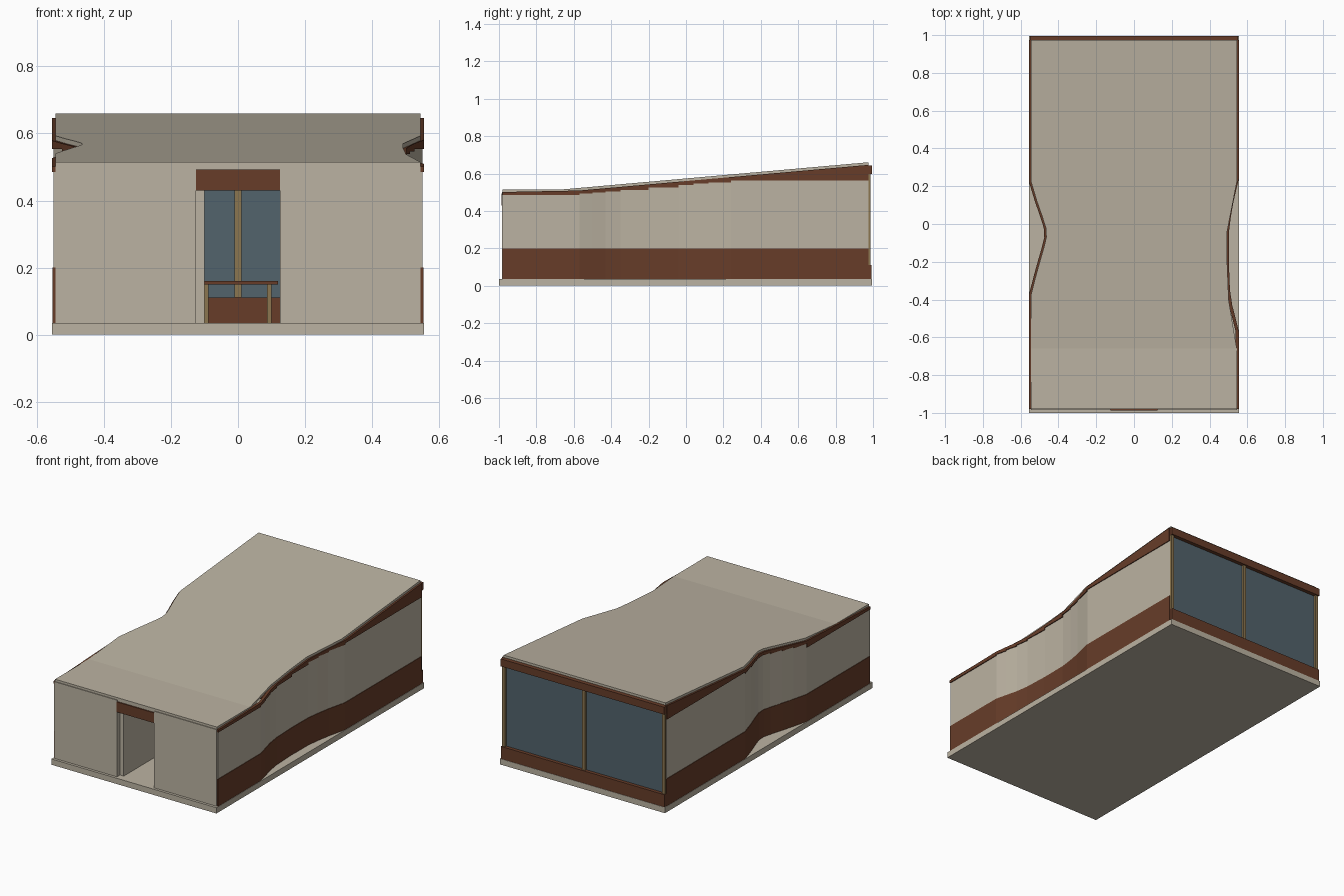
import bpy, bmesh

if "Cube" in bpy.data.objects:
    bpy.data.objects.remove(bpy.data.objects["Cube"])

def material(name, rgb):
    m = bpy.data.materials.new(name)
    m.diffuse_color = (*rgb, 1)
    m.use_nodes = True
    m.node_tree.nodes["Principled BSDF"].inputs["Base Color"].default_value = m.diffuse_color
    return m

PLASTER = material("plaster", (0.50, 0.45, 0.36))
BROWN = material("brown_cladding", (0.135, 0.046, 0.022))
GLASS = material("blue_grey_glass", (0.085, 0.125, 0.15))
TIMBER = material("tan_timber", (0.26, 0.18, 0.08))

HEX_FACES = [(0, 3, 2, 1), (4, 5, 6, 7), (0, 1, 5, 4),
             (1, 2, 6, 5), (2, 3, 7, 6), (3, 0, 4, 7)]

def add_mesh(name, hexes, mat, weld=False):
    """Mesh made from eight-cornered blocks: four bottom corners, then four top."""
    bm = bmesh.new()
    for corners in hexes:
        vs = [bm.verts.new(c) for c in corners]
        for f in HEX_FACES:
            bm.faces.new([vs[i] for i in f])
    if weld:
        bmesh.ops.remove_doubles(bm, verts=bm.verts, dist=1e-5)
        # drop the internal partitions left between neighbouring blocks
        seen = {}
        for f in bm.faces:
            seen.setdefault(tuple(sorted(v.index for v in f.verts)), []).append(f)
    bmesh.ops.recalc_face_normals(bm, faces=bm.faces)
    me = bpy.data.meshes.new(name)
    bm.to_mesh(me)
    bm.free()
    me.materials.append(mat)
    ob = bpy.data.objects.new(name, me)
    bpy.context.collection.objects.link(ob)
    return ob

def box(name, x0, x1, y0, y1, z0, z1, mat):
    ring = [(x0, y0), (x1, y0), (x1, y1), (x0, y1)]
    return add_mesh(name, [[(x, y, z) for z in (z0, z1) for x, y in ring]], mat)

def roof_top(y):
    return 0.515 + max(0, y + 0.66) * 0.0887

ROOF_T = 0.014
FLOOR = 0.035

# wall plans as (y, distance from centre line)
RIGHT = [(-0.98, .55), (-0.57, .55), (-0.5, .533), (-0.43, .515), (-0.35, .503),
         (-0.2, .497), (-0.04, .498), (0.04, .508), (0.12, .522), (0.24, .55), (0.975, .55)]
LEFT = [(-0.98, .55), (-0.37, .55), (-0.28, .527), (-0.2, .505), (-0.12, .482),
        (-0.07, .47), (-0.02, .473), (0.04, .492), (0.12, .52), (0.22, .55), (0.975, .55)]

def band(name, plan, side, low, high, out, mat):
    """Curved wall band; low and high take (segment start y, y)."""
    hexes = []
    for (ya, xa), (yb, xb) in zip(plan, plan[1:]):
        ring = [(xa + out, ya), (xb + out, yb), (xb - 0.012, yb), (xa - 0.012, ya)]
        hexes.append([(side * x, y, f(ya, y)) for f in (low, high) for x, y in ring])
    add_mesh(name, hexes, mat)

def step(ya, y):
    return max(0.485, min(0.562, roof_top(ya) - ROOF_T - 0.017))

# side walls: dark plinth, plaster middle, stepped dark top under the roof
for label, plan, side in (("right", RIGHT, 1), ("left", LEFT, -1)):
    band(label + "_wall_plinth", plan, side, lambda a, y: FLOOR, lambda a, y: 0.2, 0.003, BROWN)
    band(label + "_wall_middle", plan, side, lambda a, y: 0.2, step, 0, PLASTER)
    band(label + "_wall_top", plan, side, step, lambda a, y: roof_top(y) - ROOF_T, 0.005, BROWN)

# roof: flat at the front, rising to the back, pinched like the walls
def width(plan, y):
    for (ya, xa), (yb, xb) in zip(plan, plan[1:]):
        if ya <= y <= yb:
            return xa + (xb - xa) * (y - ya) / (yb - ya) - 0.006
ROOF_RIGHT = [(-0.98, .55), (-0.66, .55), (-0.4, .507), (-0.2, .499),
              (-0.04, .499), (0.22, .55), (0.975, .55)]
rows = sorted({p[0] for p in ROOF_RIGHT + LEFT})
blocks = []
for a, b in zip(rows, rows[1:]):
    ring = [(-width(LEFT, a), a), (width(ROOF_RIGHT, a), a),
            (width(ROOF_RIGHT, b), b), (-width(LEFT, b), b)]
    blocks.append([(x, y, roof_top(y) - t) for t in (ROOF_T, 0) for x, y in ring])
add_mesh("roof", blocks, PLASTER)

# base slab
box("base_slab", -0.555, 0.555, -1, 0.995, 0, FLOOR, PLASTER)

# front wall with doorway
for label, x0, x1 in (("left", -0.545, -0.125), ("right", 0.125, 0.545)):
    box("front_wall_" + label, x0, x1, -0.984, -0.955, FLOOR, 0.501, PLASTER)
box("door_header", -0.125, 0.125, -0.987, -0.955, 0.43, 0.492, BROWN)
box("door_head_trim", -0.125, 0.125, -0.98, -0.955, 0.492, 0.501, PLASTER)
box("hall_partition", -0.125, -0.1, -0.955, -0.2, FLOOR, 0.49, PLASTER)

# back window wall
box("back_sill", -0.55, 0.55, 0.96, 0.993, FLOOR, 0.11, BROWN)
box("back_header", -0.55, 0.55, 0.965, 0.995, 0.598, 0.643, BROWN)
box("back_glass", -0.545, 0.545, 0.965, 0.972, 0.11, 0.6, GLASS)
for label, x in (("left", -0.538), ("middle", 0), ("right", 0.538)):
    box("window_post_" + label, x - 0.01, x + 0.01, 0.955, 0.986, FLOOR + 0.075, 0.6, TIMBER)

# table inside
box("table_top", -0.1, 0.12, 0.1, 0.5, 0.15, 0.16, BROWN)
for i, (x, y) in enumerate([(-0.095, 0.11), (0.093, 0.11), (-0.095, 0.48), (0.093, 0.48)]):
    box("table_leg_%d" % i, x - 0.007, x + 0.007, y, y + 0.015, FLOOR, 0.15, TIMBER)
